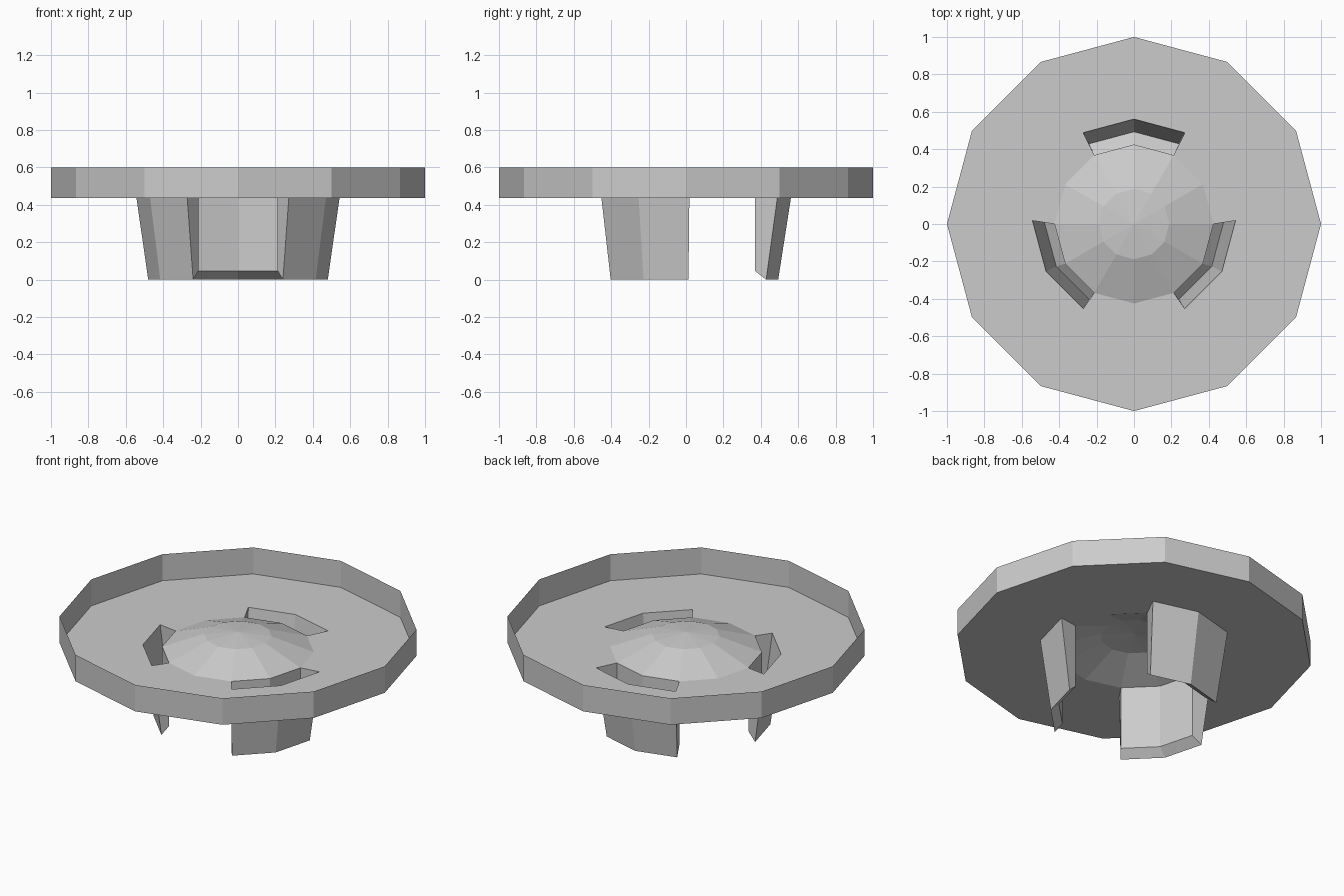
import bpy
import bmesh
import math

SIDES = 12
FLOOR_Z, RIM_Z = 0.437, 0.6
INNER_R = 0.425            # edge of the dome and inner wall of the legs
TOP_R, TOP_SHIFT = 0.543, 0.018     # outer wall of the legs at the floor
FOOT_R, FOOT_SHIFT = 0.48, 0.013    # outer wall of the legs at the ground
LEG_STARTS = {"back_leg": 2, "right_leg": 6, "left_leg": 10}

cube = bpy.data.objects.get("Cube")
if cube:
    bpy.data.objects.remove(cube, do_unlink=True)

grey = bpy.data.materials.new("light grey")
grey.use_nodes = True
colour = (0.6, 0.6, 0.6, 1)
grey.diffuse_color = colour
grey.node_tree.nodes["Principled BSDF"].inputs["Base Color"].default_value = colour


def ring(bm, radius, z, shift=0.0, start=0, count=SIDES):
    """Row of vertices around the vertical axis, shifted along y."""
    row = []
    for i in range(start, start + count):
        a = math.tau * i / SIDES
        row.append(bm.verts.new((radius * math.cos(a), radius * math.sin(a) + shift, z)))
    return row


def bridge(bm, low, high, closed=True, skip=()):
    """Quads between two rows of equal length."""
    n = len(low)
    for i in range(n if closed else n - 1):
        if i not in skip:
            j = (i + 1) % n
            bm.faces.new((low[i], low[j], high[j], high[i]))


def finish(bm, name):
    mesh = bpy.data.meshes.new(name)
    bm.to_mesh(mesh)
    bm.free()
    mesh.materials.append(grey)
    obj = bpy.data.objects.new(name, mesh)
    bpy.context.collection.objects.link(obj)
    return obj


# Dish: thin floor with a slot above each hollow leg, and an upright rim
bm = bmesh.new()
slots = {(s + k) % SIDES for s in LEG_STARTS.values() for k in (0, 1)}
inner = ring(bm, INNER_R, FLOOR_Z)
middle = ring(bm, TOP_R, FLOOR_Z, TOP_SHIFT)
outer = ring(bm, 1, FLOOR_Z)
rim = ring(bm, 1, RIM_Z)
bridge(bm, middle, inner, skip=slots)
bridge(bm, outer, middle)
bridge(bm, rim, outer)
finish(bm, "dish")

# Dome: shallow raised centre, open underneath
bm = bmesh.new()
edge = ring(bm, INNER_R, FLOOR_Z)
upper = ring(bm, 0.188, 0.525)
apex = bm.verts.new((0, 0, 0.545))
bridge(bm, edge, upper)
for i in range(SIDES):
    bm.faces.new((upper[i], upper[(i + 1) % SIDES], apex))
finish(bm, "dome")

# Legs: hollow tapered sockets, open at the top, with a sloping foot
for name, start in LEG_STARTS.items():
    bm = bmesh.new()
    rows = [ring(bm, r, z, s, start, 3) for r, z, s in (
        (TOP_R, FLOOR_Z, TOP_SHIFT), (FOOT_R, 0, FOOT_SHIFT),
        (INNER_R, 0.047, 0), (INNER_R, FLOOR_Z, 0))]
    for a, b in zip(rows, rows[1:]):
        bridge(bm, b, a, closed=False)
    bm.faces.new([row[0] for row in reversed(rows)])
    bm.faces.new([row[-1] for row in rows])
    finish(bm, name)
